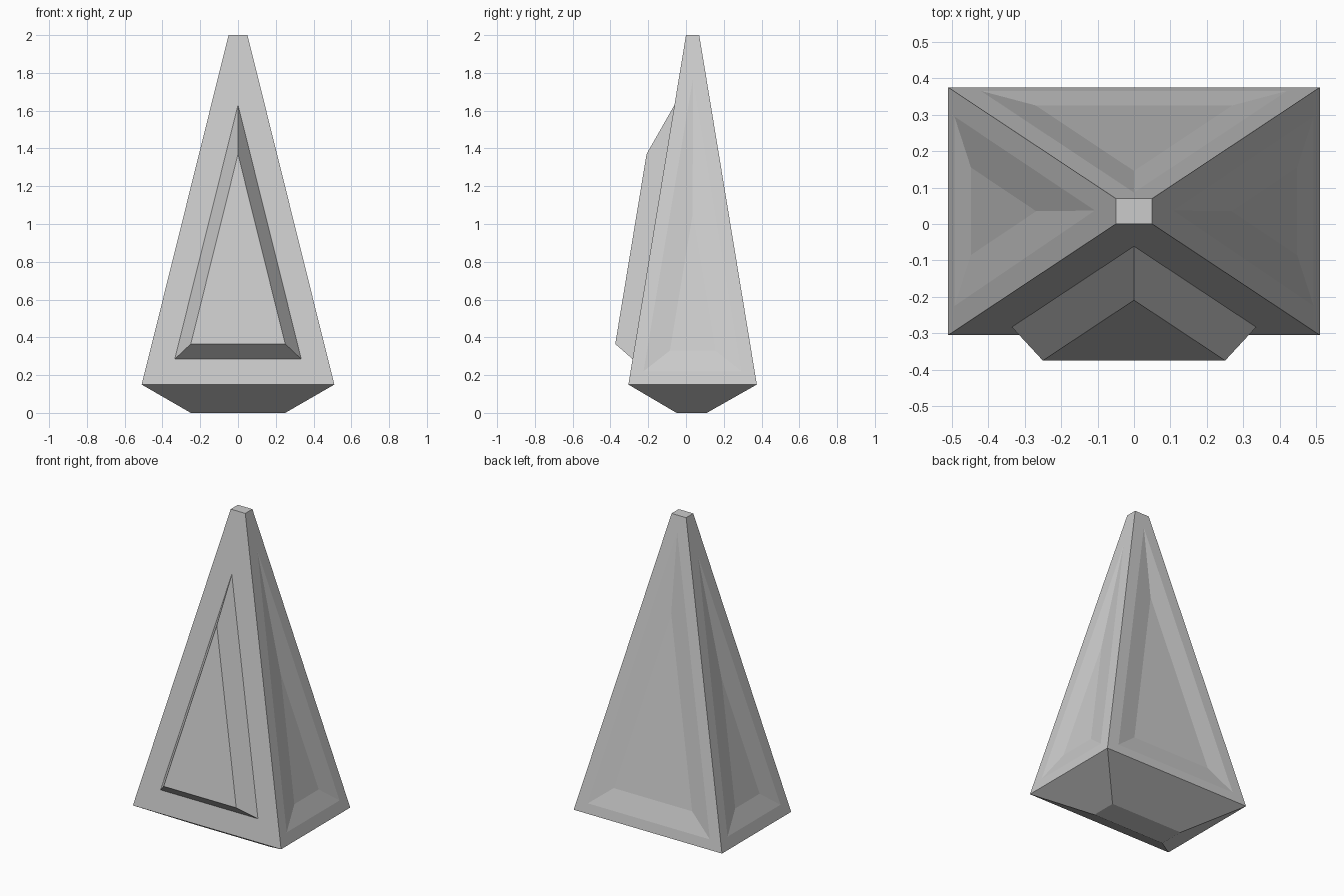
import bpy, bmesh

cube = bpy.data.objects.get("Cube")
if cube:
    bpy.data.objects.remove(cube, do_unlink=True)

stone = bpy.data.materials.new("light_grey")
stone.use_nodes = True
grey = (0.6, 0.6, 0.6, 1)
stone.diffuse_color = grey
stone.node_tree.nodes["Principled BSDF"].inputs["Base Color"].default_value = grey

Z_LOW, Z_TOP = 0.15, 2.0


def lerp(a, b, z):
    return a + (b - a) * (z - Z_LOW) / (Z_TOP - Z_LOW)


# Sloping walls: u runs along the wall, out pushes away from it
def front(u, z, out=0):
    return (u, lerp(-0.305, 0, z) - out, z)


def back(u, z, out=0):
    return (u, lerp(0.375, 0.07, z) + out, z)


def right(u, z, out=0):
    return (-lerp(0.51, 0.05, z) - out, u, z)


def left(u, z, out=0):
    return (lerp(0.51, 0.05, z) + out, u, z)


def add_face(bm, points):
    bm.faces.new([bm.verts.new(p) for p in points])


def triangle(wall, u0, u1, z, apex_u, apex_z, out=0):
    return [wall(u0, z, out), wall(u1, z, out), wall(apex_u, apex_z, out)]


def bevelled_triangle(bm, outer, inner):
    """Sloping border between two triangles, with the inner one filled."""
    for i in range(3):
        j = (i + 1) % 3
        add_face(bm, [outer[i], outer[j], inner[j], inner[i]])
    add_face(bm, inner)


def recessed_wall(bm, corners, outer, inner):
    """Wall with a triangular opening that leads to a sunken panel."""
    bl, br, tr, tl = corners
    a, b, c = outer
    for face in ([bl, br, b, a], [br, tr, c, b], [tr, tl, c], [tl, bl, a, c]):
        add_face(bm, face)
    bevelled_triangle(bm, outer, inner)


def finish(name, bm):
    bmesh.ops.remove_doubles(bm, verts=bm.verts, dist=0.0005)
    bmesh.ops.recalc_face_normals(bm, faces=bm.faces)
    mesh = bpy.data.meshes.new(name)
    bm.to_mesh(mesh)
    bm.free()
    mesh.materials.append(stone)
    obj = bpy.data.objects.new(name, mesh)
    bpy.context.collection.objects.link(obj)


def rectangle(x, y0, y1, z):
    return [(-x, y0, z), (x, y0, z), (x, y1, z), (-x, y1, z)]


# Body: tapered tower with a chamfered foot
bm = bmesh.new()
foot = rectangle(0.25, -0.05, 0.11, 0)
low = rectangle(0.51, -0.305, 0.375, Z_LOW)
top = rectangle(0.05, 0, 0.07, Z_TOP)
add_face(bm, foot)
add_face(bm, top)
for i in range(4):
    j = (i + 1) % 4
    add_face(bm, [foot[i], foot[j], low[j], low[i]])
add_face(bm, [low[0], low[1], top[1], top[0]])

# Sunken triangles on the back and both sides
recessed_wall(bm, [low[3], low[2], top[2], top[3]],
              triangle(back, -0.42, 0.42, 0.21, 0, 1.9),
              triangle(back, -0.27, 0.27, 0.33, 0, 1.42, -0.02))
for wall, a, b in ((right, 0, 3), (left, 1, 2)):
    recessed_wall(bm, [low[a], low[b], top[b], top[a]],
                  triangle(wall, -0.225, 0.295, 0.22, 0.037, 1.77),
                  triangle(wall, -0.085, 0.155, 0.33, 0.035, 1.05, -0.018))
finish("body", bm)

# Raised triangle on the front
bm = bmesh.new()
bevelled_triangle(bm, triangle(front, -0.335, 0.335, 0.285, 0, 1.63),
                  triangle(front, -0.25, 0.25, 0.365, 0, 1.37, 0.105))
finish("front_panel", bm)
